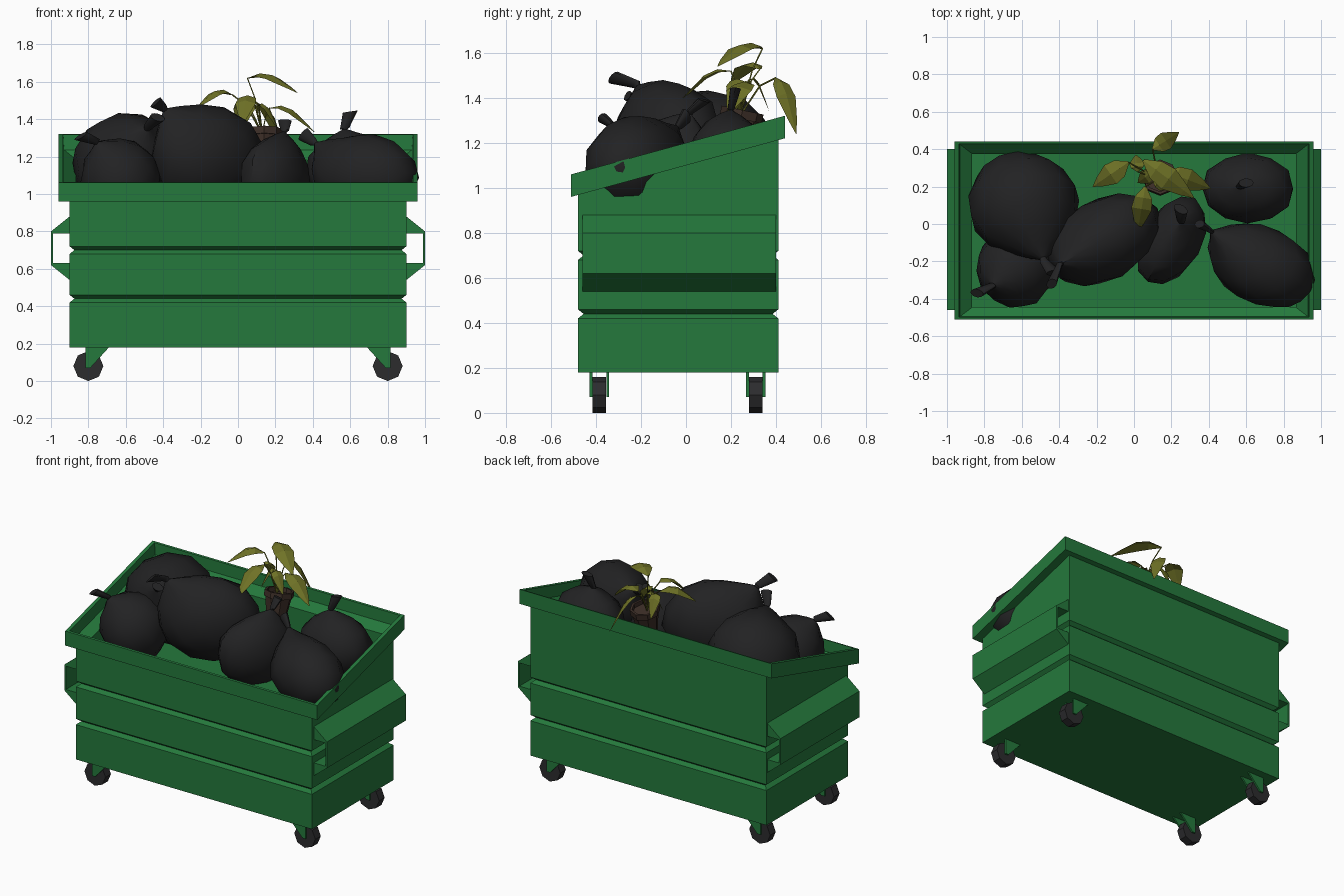
import bpy, bmesh, math, random
from mathutils import Vector, Matrix

if "Cube" in bpy.data.objects:
    bpy.data.objects.remove(bpy.data.objects["Cube"])

random.seed(4)


def material(name, rgb):
    m = bpy.data.materials.new(name)
    m.diffuse_color = (*rgb, 1)
    m.use_nodes = True
    m.node_tree.nodes["Principled BSDF"].inputs["Base Color"].default_value = m.diffuse_color
    return m


GREEN = material("green_paint", (0.018, 0.19, 0.045))
BLACK = material("black_plastic", (0.016, 0.016, 0.017))
RUBBER = material("dark_rubber", (0.025, 0.025, 0.027))
LEAF = material("wilted_leaf", (0.16, 0.17, 0.02))
CLAY = material("brown_pot", (0.045, 0.027, 0.02))


def finish(bm, name, mat, smooth=None, closed=True):
    if closed:
        bmesh.ops.recalc_face_normals(bm, faces=bm.faces[:])
    me = bpy.data.meshes.new(name)
    bm.to_mesh(me)
    bm.free()
    ob = bpy.data.objects.new(name, me)
    bpy.context.collection.objects.link(ob)
    me.materials.append(mat)
    if smooth:
        bpy.ops.object.select_all(action='DESELECT')
        ob.select_set(True)
        bpy.context.view_layer.objects.active = ob
        bpy.ops.object.shade_smooth_by_angle(angle=math.radians(smooth))
    return ob


def loft(rings, name, mat, smooth=None):
    """Skin a list of equal-length point rings and cap both ends."""
    bm = bmesh.new()
    vs = [[bm.verts.new(p) for p in r] for r in rings]
    n = len(vs[0])
    for a, b in zip(vs, vs[1:]):
        for i in range(n):
            j = (i + 1) % n
            bm.faces.new((a[i], a[j], b[j], b[i]))
    bm.faces.new(vs[0])
    bm.faces.new(vs[-1])
    return finish(bm, name, mat, smooth)


def extrude_y(profile, y0, y1, name, mat):
    """Prism from an x-z profile."""
    return loft([[(x, y, z) for x, z in profile] for y in (y0, y1)], name, mat)


# Container: rings of (inset from the wall, height, slope of the ring)
SLOPE = 0.274


def box_ring(inset, h, slope):
    x, y0, y1 = 0.9 - inset, -0.48 + inset, 0.41 - inset
    if inset < 0:
        y0, y1 = -0.48 + inset / 2, 0.41 - inset / 2
    return [(px, py, h + slope * py)
            for px, py in ((-x, y0), (x, y0), (x, y1), (-x, y1))]


sections = [(0, 0.18, 0),
            (0, 0.42, 0), (0.025, 0.44, 0), (0, 0.46, 0),       # lower groove
            (0, 0.68, 0), (0.025, 0.70, 0), (0, 0.72, 0),       # upper groove
            (0, 1.10, SLOPE), (-0.06, 1.10, SLOPE),             # rim
            (-0.06, 1.20, SLOPE), (-0.035, 1.20, SLOPE),
            (-0.03, 1.12, SLOPE), (0.035, 1.08, SLOPE),         # inner ledge
            (0.035, 0.88, 0)]
loft([box_ring(*s) for s in sections], "container", GREEN)

# Fork sleeves on both ends
sleeve = [(0.89, 0.88), (0.9, 0.88), (1, 0.80), (1, 0.62), (0.9, 0.54),
          (0.89, 0.54), (0.89, 0.63), (0.99, 0.63), (0.99, 0.79), (0.89, 0.79)]
for s in (-1, 1):
    extrude_y([(s * x, z) for x, z in sleeve], -0.46, 0.40, "fork_sleeve", GREEN)

# Casters: octagonal wheel between two bracket plates
bracket = [(0.69, 0.18), (0.815, 0.18), (0.815, 0.07), (0.79, 0.07)]
for s in (-1, 1):
    for y in (-0.385, 0.31):
        wheel = [(s * 0.8 + 0.08 * math.cos(a), 0.08 + 0.08 * math.sin(a))
                 for a in (math.tau * i / 8 for i in range(8))]
        extrude_y(wheel, y - 0.03, y + 0.03, "caster_wheel", RUBBER)
        for d in (-1, 1):
            extrude_y([(s * x, z) for x, z in bracket],
                      y + d * 0.031, y + d * 0.043, "caster_bracket", GREEN)


# Rubbish bags: ellipsoid whose pole is drawn out to a knot and a loose tail
def bag(name, centre, radii, yaw, knot, tip, sides=12):
    c, k, t = Vector(centre), Vector(knot), Vector(tip)
    rot = Matrix.Rotation(math.radians(yaw), 3, 'Z')
    unit = rot.transposed() @ (k - c)
    unit = Vector([u / r for u, r in zip(unit, radii)]).normalized()
    aim = Vector((0, 0, 1)).rotation_difference(unit).to_matrix()
    rings = []
    for polar, pull in ((168, 0), (140, 0), (112, 0), (86, 0), (62, 0.03),
                        (42, 0.15), (28, 0.45), (16, 0.8)):
        p = math.radians(polar)
        ring = []
        for i in range(sides):
            a = math.tau * i / sides
            v = aim @ Vector((math.sin(p) * math.cos(a), math.sin(p) * math.sin(a), math.cos(p)))
            v *= random.uniform(0.97, 1.03)
            v = c + rot @ Vector([u * r for u, r in zip(v, radii)])
            ring.append(v.lerp(k, pull))
        rings.append(ring)
    turn = rot @ aim
    for pos, r in ((k, 0.025), (t, 0.04)):
        rings.append([pos + turn @ Vector((r * math.cos(math.tau * i / sides),
                                           0.6 * r * math.sin(math.tau * i / sides), 0))
                      for i in range(sides)])
    loft(rings, name, BLACK, 40)


bag("bag_back_left", (-0.59, 0.10, 1.15), (0.30, 0.29, 0.29), 0,
    (-0.48, -0.20, 1.36), (-0.43, -0.26, 1.41))
bag("bag_middle", (-0.16, -0.08, 1.20), (0.33, 0.22, 0.28), 30,
    (-0.40, -0.22, 1.46), (-0.44, -0.32, 1.49))
bag("bag_front_left", (-0.63, -0.23, 1.07), (0.22, 0.22, 0.23), 0,
    (-0.76, -0.33, 1.28), (-0.84, -0.37, 1.31))
bag("bag_front_middle", (0.20, -0.09, 1.08), (0.16, 0.26, 0.23), -30,
    (0.25, 0.02, 1.34), (0.25, 0.08, 1.39))
bag("bag_front_right", (0.68, -0.22, 1.10), (0.30, 0.21, 0.22), -25,
    (0.40, -0.03, 1.28), (0.35, 0.00, 1.32))
bag("bag_back_right", (0.61, 0.19, 1.12), (0.25, 0.19, 0.21), 0,
    (0.57, 0.20, 1.35), (0.60, 0.22, 1.44))

# Plant pot, leaning slightly
tilt = Matrix.Rotation(math.radians(-12), 3, 'X')
loft([[Vector((0.14, 0.21, 1.15)) + tilt @ Vector((r * math.cos(math.tau * i / 8),
                                                    r * math.sin(math.tau * i / 8), z))
       for i in range(8)]
      for r, z in ((0.06, 0), (0.085, 0.16), (0.095, 0.16), (0.095, 0.2), (0.08, 0.2), (0.08, 0.17))],
     "plant_pot", CLAY)


# Wilted leaves, each folded along its rib and hung on an arching stem
def leaf(base, tip, width):
    b, t = Vector(base), Vector(tip)
    side = (t - b).cross(Vector((0, 0, 1))).normalized()
    bm = bmesh.new()
    rows = []
    for f, w, lift in ((0, 0.12, 0), (0.25, 0.85, 0.045), (0.5, 1, 0.055), (0.8, 0.5, 0.025), (1, 0.03, 0)):
        p = b.lerp(t, f) + Vector((0, 0, lift))
        droop = Vector((0, 0, -0.3 * w * width))
        rows.append([bm.verts.new(q) for q in
                     (p - side * w * width + droop, p, p + side * w * width + droop)])
    for r, q in zip(rows, rows[1:]):
        for i in (0, 1):
            bm.faces.new((r[i], r[i + 1], q[i + 1], q[i]))
    finish(bm, "leaf", LEAF, closed=False)

    root = Vector((0.13, 0.24, 1.32))
    cu = bpy.data.curves.new("stem", 'CURVE')
    cu.dimensions = '3D'
    cu.bevel_depth = 0.004
    cu.bevel_resolution = 0
    sp = cu.splines.new('POLY')
    sp.points.add(2)
    mid = root.lerp(b, 0.55) + Vector((0, 0, 0.04))
    for pt, co in zip(sp.points, (root, mid, b)):
        pt.co = (*co, 1)
    ob = bpy.data.objects.new("stem", cu)
    bpy.context.collection.objects.link(ob)
    cu.materials.append(LEAF)


for base, tip, width in (
        ((0.05, 0.34, 1.62), (0.32, 0.14, 1.54), 0.065),
        ((-0.03, 0.33, 1.53), (-0.22, 0.20, 1.46), 0.06),
        ((0.10, 0.40, 1.49), (0.24, 0.49, 1.24), 0.05),
        ((0.17, 0.28, 1.46), (0.41, 0.19, 1.33), 0.06),
        ((0.06, 0.20, 1.52), (0.02, -0.04, 1.37), 0.055),
        ((0.10, 0.24, 1.47), (0.21, 0.19, 1.35), 0.04),
        ((0.02, 0.28, 1.48), (0.01, 0.37, 1.34), 0.04),
        ((0.10, 0.28, 1.46), (0.02, 0.22, 1.34), 0.04)):
    leaf(base, tip, width)
